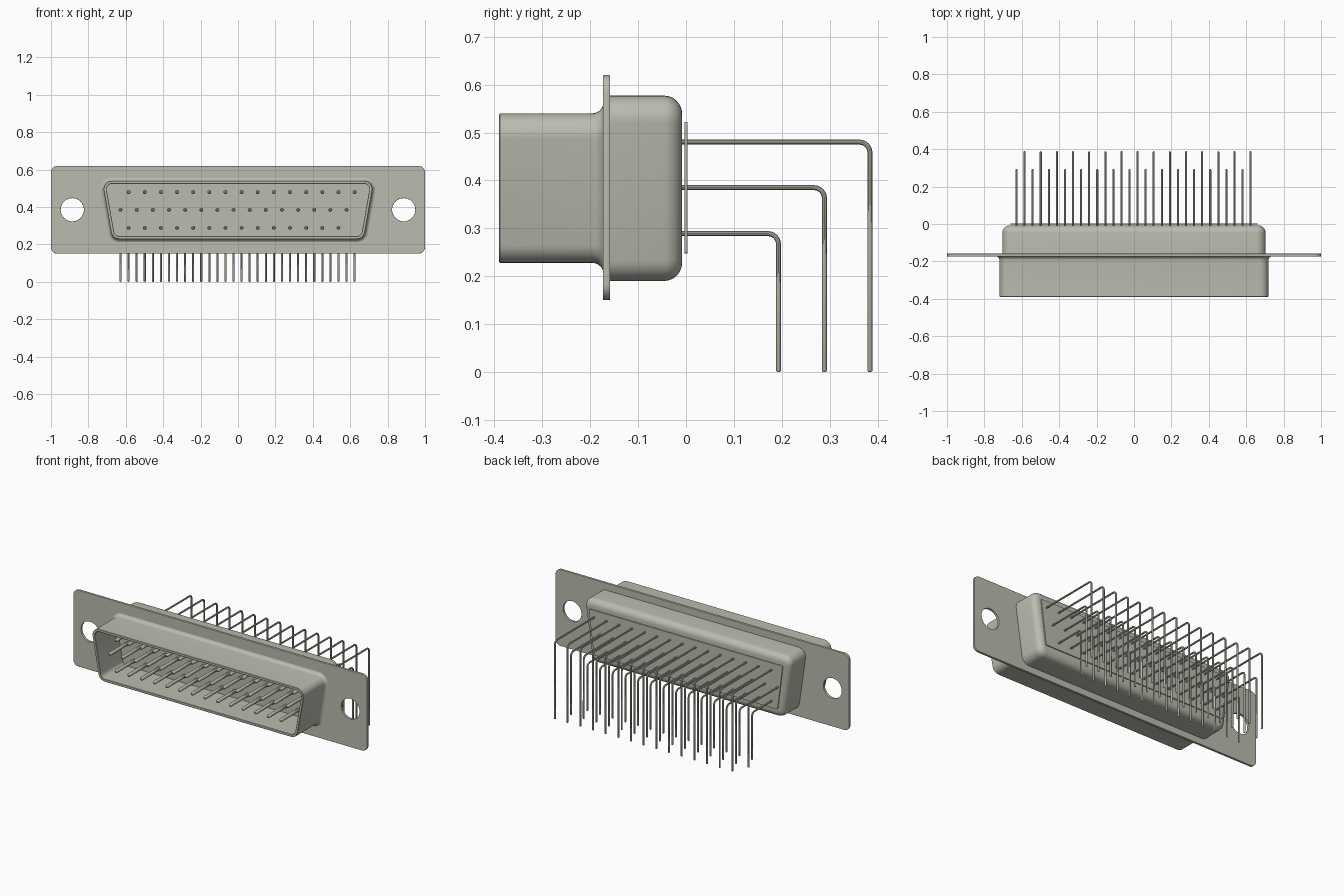
import bpy, bmesh, math
from mathutils import Vector

cube = bpy.data.objects.get("Cube")
if cube:
    bpy.data.objects.remove(cube, do_unlink=True)

metal = bpy.data.materials.new("warm_grey_metal")
metal.use_nodes = True
COLOUR = (0.50, 0.50, 0.435, 1)
metal.diffuse_color = COLOUR
metal.node_tree.nodes["Principled BSDF"].inputs["Base Color"].default_value = COLOUR


def activate(ob):
    bpy.ops.object.select_all(action='DESELECT')
    ob.select_set(True)
    bpy.context.view_layer.objects.active = ob


def finish(ob):
    """Link the object, turn curves into meshes, smooth all but sharp edges."""
    ob.data.materials.append(metal)
    bpy.context.collection.objects.link(ob)
    activate(ob)
    if ob.type == 'CURVE':
        bpy.ops.object.convert(target='MESH')
    bpy.ops.object.shade_smooth_by_angle(angle=math.radians(35))


def d_profile(top, bottom, z0, z1, r, d=0.0, steps=8):
    """Rounded trapezoid in x, z, grown outwards by d."""
    pts = [Vector(p) for p in ((-bottom, z0), (bottom, z0), (top, z1), (-top, z1))]
    normals = []
    for i in range(4):
        e = (pts[(i + 1) % 4] - pts[i]).normalized()
        normals.append(Vector((e.y, -e.x)))
    out = []
    for i in range(4):
        n1, n2 = normals[i - 1], normals[i]
        centre = pts[i] - (n1 + n2) * (r / (1 + n1.dot(n2)))
        a = math.atan2(n1.y, n1.x)
        turn = n1.angle(n2)
        for k in range(steps + 1):
            t = a + turn * k / steps
            out.append(centre + Vector((math.cos(t), math.sin(t))) * (r + d))
    return out


def loft(name, shape, rings):
    """Skin profile rings given as (y, growth); both ends are capped."""
    bm = bmesh.new()
    loops = [[bm.verts.new((p.x, y, p.y)) for p in d_profile(*shape, d)]
             for y, d in rings]
    n = len(loops[0])
    for a, b in zip(loops, loops[1:]):
        for i in range(n):
            bm.faces.new((a[i], a[(i + 1) % n], b[(i + 1) % n], b[i]))
    bm.faces.new(loops[0])
    bm.faces.new(loops[-1])
    bmesh.ops.recalc_face_normals(bm, faces=bm.faces)
    me = bpy.data.meshes.new(name)
    bm.to_mesh(me)
    bm.free()
    finish(bpy.data.objects.new(name, me))


def arc(cy, r, a0, a1, steps=6):
    angles = [math.radians(a0 + (a1 - a0) * k / steps) for k in range(steps + 1)]
    return [(r * math.cos(a), cy + r * math.sin(a)) for a in angles]


def add_spline(cu, points, cyclic=False):
    """Poly spline from (x, y, z, radius) points."""
    s = cu.splines.new('POLY')
    s.points.add(len(points) - 1)
    for p, (x, y, z, r) in zip(s.points, points):
        p.co = (x, y, z, 1)
        p.radius = r
    s.use_cyclic_u = cyclic


def wires(name, radius, paths):
    cu = bpy.data.curves.new(name, 'CURVE')
    cu.dimensions = '3D'
    cu.bevel_depth = radius
    cu.bevel_resolution = 3
    cu.use_fill_caps = True
    for path in paths:
        add_spline(cu, path)
    finish(bpy.data.objects.new(name, cu))


# Mounting flange with two screw holes
cu = bpy.data.curves.new("mounting_flange", 'CURVE')
cu.dimensions = '2D'
cu.fill_mode = 'BOTH'
cu.extrude, cu.bevel_depth, cu.bevel_resolution, cu.offset = 0.0055, 0.002, 1, -0.002
add_spline(cu, [(p.x, p.y, 0, 1) for p in d_profile(1, 1, 0.15, 0.62, 0.035)], True)
for side in (-1, 1):
    add_spline(cu, [(side * 0.886 + 0.062 * math.cos(a), 0.385 + 0.062 * math.sin(a), 0, 1)
                    for a in (k * math.tau / 40 for k in range(40))], True)
flange = bpy.data.objects.new("mounting_flange", cu)
flange.rotation_euler.x = math.pi / 2
flange.location.y = -0.166
finish(flange)

# Front shell: flared root, straight wall, rounded lip, hollow inside
FLARE = 0.024
flare = [(-0.172 - FLARE + FLARE * math.sin(t), FLARE * (1 - math.cos(t)))
         for t in (math.radians(90 - 15 * k) for k in range(7))]
loft("front_shell", (0.727, 0.672, 0.228, 0.54, 0.045),
     flare + [(-0.388, 0), (-0.39, -0.002), (-0.39, -0.014), (-0.388, -0.016), (-0.176, -0.016)])

# Rear housing with rounded back edge
R = 0.038
round_edge = [(-0.008 - R + R * math.sin(t), -R + R * math.cos(t))
              for t in (math.radians(15 * k) for k in range(7))]
loft("rear_housing", (0.711, 0.655, 0.19, 0.577, 0.05), [(-0.16, 0)] + round_edge)

# Thin plate behind the housing
loft("rear_plate", (0.66, 0.625, 0.247, 0.522, 0.006), [(-0.003, 0), (0.003, 0)])

# Three rows of contacts: (name, count, first x, height, rear reach)
PITCH, BEND = 0.0863, 0.022
rows = (("upper", 15, -0.585, 0.480, 0.384),
        ("middle", 15, -0.628, 0.385, 0.289),
        ("lower", 14, -0.585, 0.289, 0.193))
for name, count, x0, z, reach in rows:
    xs = [x0 + PITCH * i for i in range(count)]
    # Straight contacts inside the shell
    wires(name + "_contact_pins", 0.0105,
          [[(x, -0.17, z, 1), (x, -0.345, z, 1), (x, -0.351, z, 0.85), (x, -0.355, z, 0.5)]
           for x in xs])
    # Right-angle leads down to the board
    bend = [(reach - BEND + BEND * math.sin(t), z - BEND + BEND * math.cos(t))
            for t in (math.radians(15 * k) for k in range(7))]
    wires(name + "_board_leads", 0.0055,
          [[(x, -0.012, z, 1)] + [(x, y, h, 1) for y, h in bend]
           + [(x, reach, 0.003, 1), (x, reach, 0, 0.6)] for x in xs])
